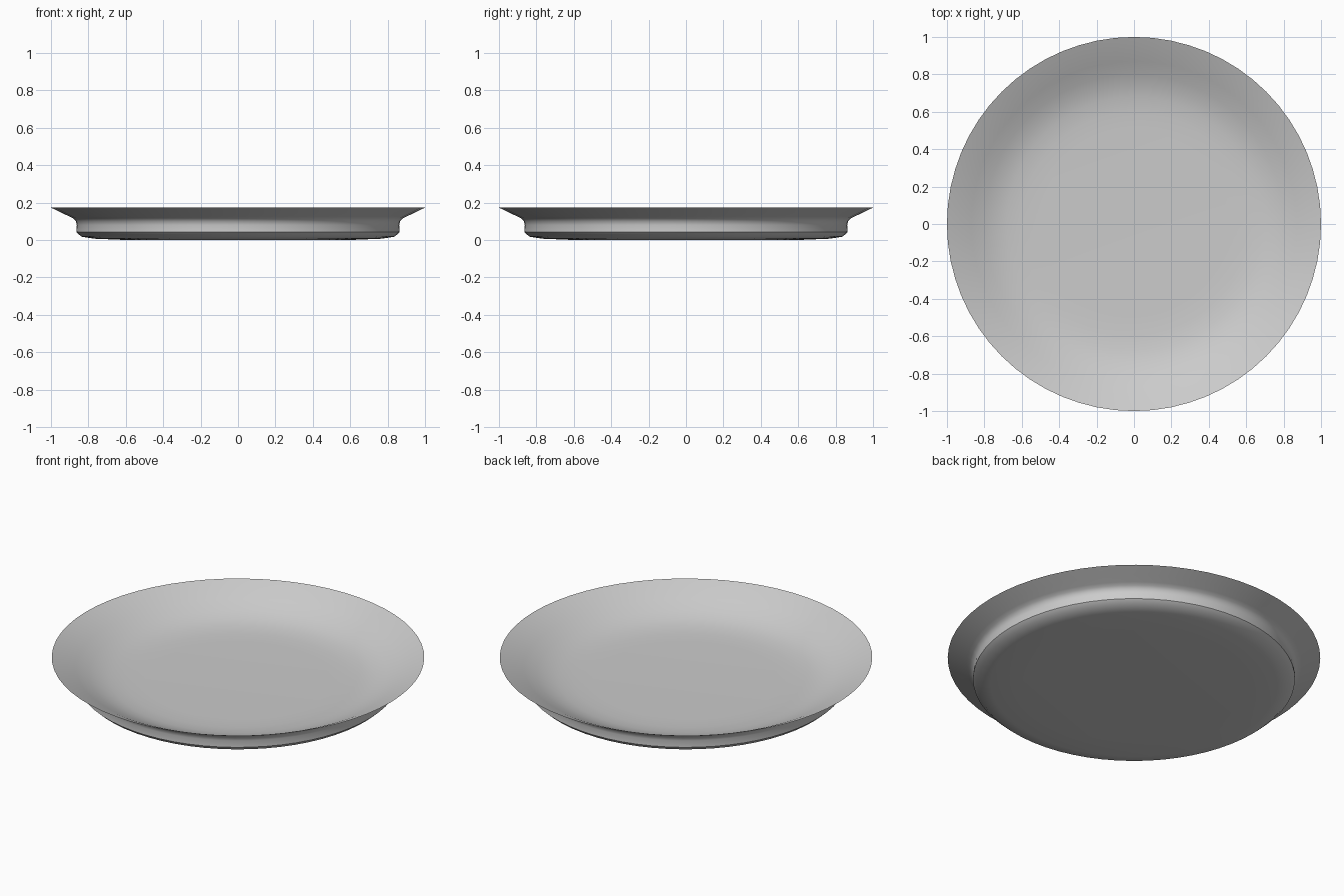
import bpy, bmesh, math

cube = bpy.data.objects.get("Cube")
if cube:
    bpy.data.objects.remove(cube, do_unlink=True)

SEGMENTS = 64

grey = bpy.data.materials.new("plate grey")
grey.use_nodes = True
colour = (0.6, 0.6, 0.6, 1)
grey.diffuse_color = colour
grey.node_tree.nodes["Principled BSDF"].inputs["Base Color"].default_value = colour

# Half section as (radius, height): underside, flared wall, rim, then the dished inside
underside = [(0, 0), (0.6, 0), (0.77, 0.007), (0.838, 0.018), (0.864, 0.042),
             (0.862, 0.08), (0.867, 0.1), (0.88, 0.115), (0.9, 0.125),
             (0.94, 0.144), (1, 0.173)]
inside = [(0.93, 0.143), (0.87, 0.113), (0.8, 0.079), (0.74, 0.057),
          (0.68, 0.043), (0.6, 0.035), (0.5, 0.032), (0, 0.031)]
profile = underside + inside

# Spin the section around the upright axis
bm = bmesh.new()
verts = [bm.verts.new((r, 0, z)) for r, z in profile]
edges = [bm.edges.new(pair) for pair in zip(verts, verts[1:])]
bmesh.ops.spin(bm, geom=verts + edges, cent=(0, 0, 0), axis=(0, 0, 1),
               angle=math.tau, steps=SEGMENTS, use_merge=True)
bmesh.ops.remove_doubles(bm, verts=bm.verts, dist=0.0005)
bmesh.ops.recalc_face_normals(bm, faces=bm.faces)

mesh = bpy.data.meshes.new("plate")
bm.to_mesh(mesh)
bm.free()
mesh.materials.append(grey)
plate = bpy.data.objects.new("plate", mesh)
bpy.context.collection.objects.link(plate)

# Smooth curves, sharp rim and base edge
bpy.context.view_layer.objects.active = plate
plate.select_set(True)
bpy.ops.object.shade_smooth_by_angle(angle=math.radians(40))
